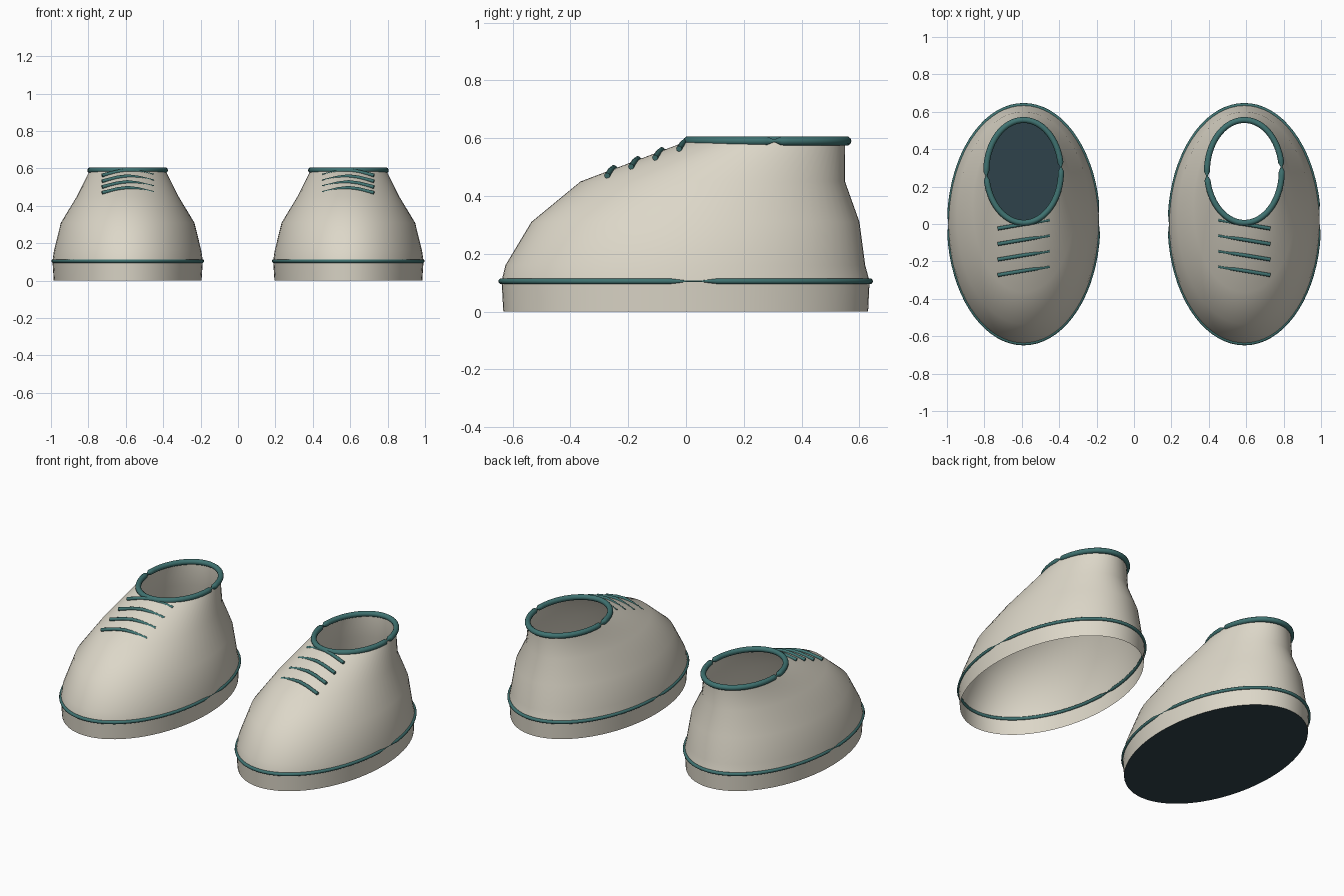
import bpy, bmesh
from math import sin, cos, pi, radians

cube = bpy.data.objects.get("Cube")
if cube:
    bpy.data.objects.remove(cube, do_unlink=True)

SEG = 72


def material(name, rgb):
    m = bpy.data.materials.new(name)
    m.use_nodes = True
    color = (*rgb, 1.0)
    m.diffuse_color = color
    m.node_tree.nodes["Principled BSDF"].inputs["Base Color"].default_value = color
    return m


CREAM = material("cream canvas", (0.72, 0.68, 0.58))
TEAL = material("teal trim", (0.05, 0.17, 0.165))
DARK = material("dark sole", (0.028, 0.055, 0.07))


def add_object(name, data, mat):
    obj = bpy.data.objects.new(name, data)
    data.materials.append(mat)
    bpy.context.collection.objects.link(obj)
    bpy.context.view_layer.objects.active = obj
    bpy.ops.object.select_all(action='DESELECT')
    obj.select_set(True)
    return obj


def ellipse(cx, front, back, half_width, z):
    mid, half = (front + back) / 2, (back - front) / 2
    return [(cx + half_width * cos(2 * pi * i / SEG),
             mid + half * sin(2 * pi * i / SEG), z) for i in range(SEG)]


def loft(name, cx, levels, mat, cap=False):
    """Open skin through elliptical sections (z, front, back, half width)."""
    bm = bmesh.new()
    rings = [[bm.verts.new(p) for p in ellipse(cx, f, b, w, z)]
             for z, f, b, w in levels]
    for low, high in zip(rings, rings[1:]):
        for i in range(SEG):
            j = (i + 1) % SEG
            bm.faces.new((low[i], low[j], high[j], high[i]))
    if cap:
        bm.faces.new(rings[0][::-1])
    mesh = bpy.data.meshes.new(name)
    bm.to_mesh(mesh)
    bm.free()
    add_object(name, mesh, mat)
    bpy.ops.object.shade_smooth_by_angle(angle=radians(35))


def tube(name, points, radius, closed=False, pinches=()):
    """Round cord along points, narrowed at the pinched indices."""
    curve = bpy.data.curves.new(name, 'CURVE')
    curve.dimensions = '3D'
    curve.bevel_depth = radius
    curve.bevel_resolution = 3
    curve.use_fill_caps = not closed
    spline = curve.splines.new('POLY')
    spline.points.add(len(points) - 1)
    spline.use_cyclic_u = closed
    for i, (pt, co) in enumerate(zip(spline.points, points)):
        pt.co = (*co, 1)
        pt.radius = 0.3 if i in pinches else 1.0
    add_object(name, curve, TEAL)
    bpy.ops.object.convert(target='MESH')
    bpy.ops.object.shade_smooth_by_angle(angle=radians(50))


SOLE = [(0, -0.632, 0.63, 0.395), (0.105, -0.638, 0.635, 0.402)]
UPPER = [SOLE[1],
         (0.16, -0.625, 0.62, 0.394),
         (0.31, -0.535, 0.60, 0.357),
         (0.45, -0.365, 0.55, 0.272),
         (0.59, 0.005, 0.55, 0.202)]

for side, label in ((1, "left"), (-1, "right")):
    cx = side * 0.59

    # Shoe body
    loft(label + "_sole_wall", cx, SOLE, CREAM)
    loft(label + "_upper", cx, UPPER, CREAM)

    # Cord around the sole and around the opening
    tube(label + "_sole_band", ellipse(cx, -0.639, 0.637, 0.4, 0.105),
         0.01, True, (0, 1, SEG // 2))
    tube(label + "_collar_rim", ellipse(cx, 0.006, 0.556, 0.2, 0.59),
         0.016, True, (1, SEG // 2 + 1))

    # Slanted laces bent over the instep, lower on the outer side
    for row in range(4):
        y, z = -0.25 + 0.083 * row, 0.497 + 0.031 * row
        path = [(cx + side * t * 0.137, y - 0.023 * t, z - 0.027 * abs(t) ** 1.5)
                for t in (-1, -0.4, 0, 0.4, 1)]
        tube(f"{label}_lace_{row + 1}", path, 0.01)

# Bottom plate of the right shoe only
loft("right_outsole", -0.59, [SOLE[0], (0.003, -0.632, 0.63, 0.395)], DARK, cap=True)
